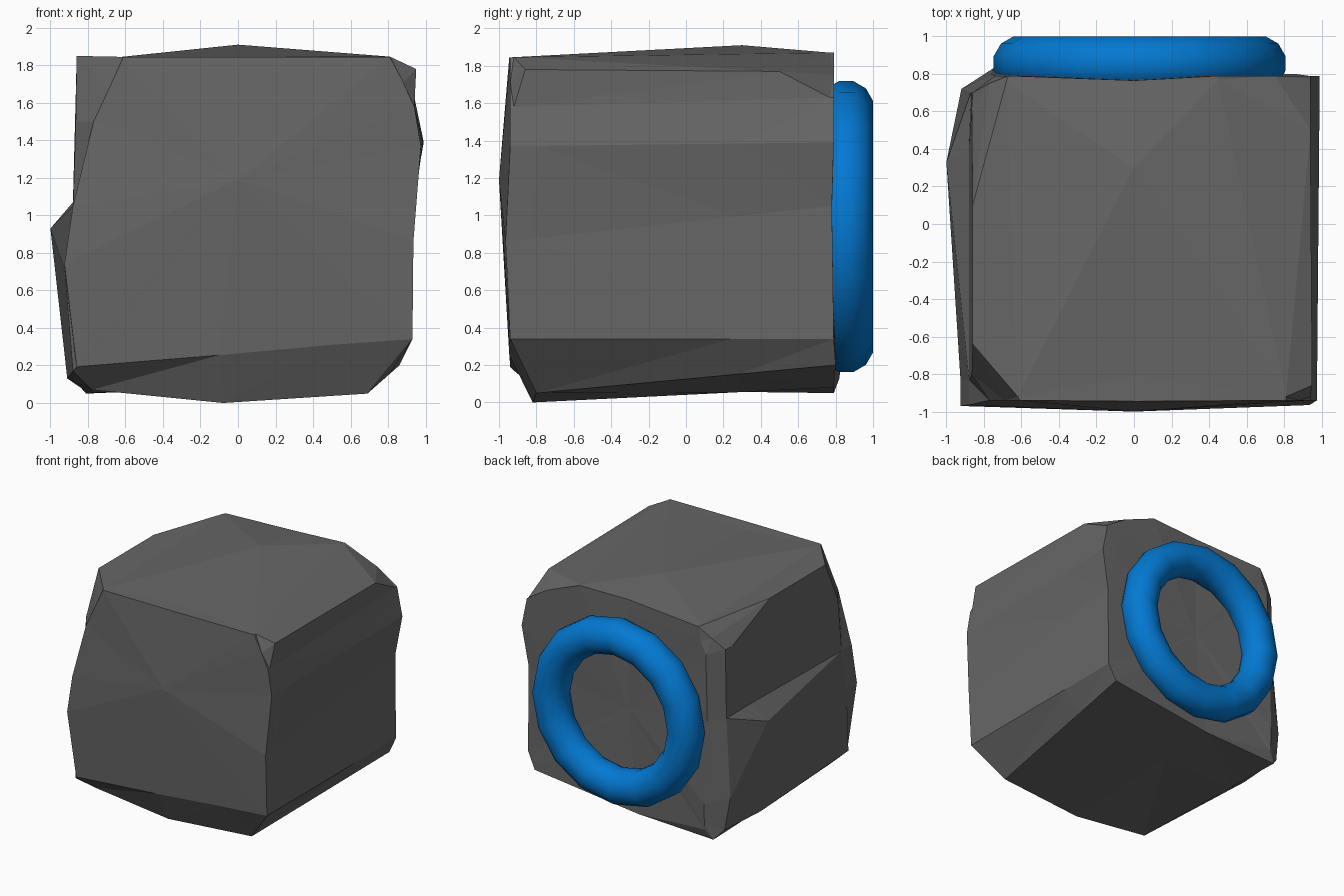
import bpy, bmesh, math
from mathutils import Vector

if "Cube" in bpy.data.objects:
    bpy.data.objects.remove(bpy.data.objects["Cube"])


def material(name, rgb):
    m = bpy.data.materials.new(name)
    m.diffuse_color = (*rgb, 1)
    m.use_nodes = True
    m.node_tree.nodes["Principled BSDF"].inputs["Base Color"].default_value = m.diffuse_color
    return m


def finish(bm, name, mat, smooth):
    bmesh.ops.recalc_face_normals(bm, faces=bm.faces)
    for f in bm.faces:
        f.smooth = smooth
    me = bpy.data.meshes.new(name)
    bm.to_mesh(me)
    bm.free()
    me.materials.append(mat)
    ob = bpy.data.objects.new(name, me)
    bpy.context.collection.objects.link(ob)
    return ob


def skin(bm, rings, closed=False):
    """Bridge successive closed loops of vertices."""
    n = len(rings[0])
    pairs = list(zip(rings, rings[1:])) + ([(rings[-1], rings[0])] if closed else [])
    for a, b in pairs:
        for i in range(n):
            j = (i + 1) % n
            bm.faces.new((a[i], a[j], b[j], b[i]))


# Rough stone block: front outline lofted to back outline, clockwise from top left
front = [(-.69, -.94, 1.67), (-.61, -.94, 1.845), (.02, -.945, 1.845), (.81, -.94, 1.845),
         (.88, -.94, 1.71), (.94, -.94, 1.58), (.975, -.94, 1.37), (.935, -.965, .86),
         (.93, -.94, .34), (.5, -.945, .31), (-.1, -.945, .255), (-.84, -.94, .195),
         (-.86, -.94, .19), (-.925, -.97, .74), (-.88, -.965, 1.05), (-.77, -.94, 1.5)]
back = [(-.77, .75, 1.73), (-.67, .79, 1.82), (0, .765, 1.86), (.45, .79, 1.87),
        (.75, .79, 1.75), (.94, .79, 1.63), (.99, .79, 1.39), (.93, .78, 1.05),
        (.93, .79, .34), (.86, .8, .2), (-.1, .79, .08), (-.81, .79, .05),
        (-.88, .74, .13), (-.92, .72, .4), (-.87, .7, 1.06), (-.86, .7, 1.64)]
# Chipped corners and bumps that break the straight loft
near_pins = {0: (-.86, -.64, 1.85), 1: (-.62, -.92, 1.845), 3: (.81, -.92, 1.846),
             4: (.95, -.86, 1.78), 5: (.94, -.92, 1.58), 8: (.93, -.92, .34),
             9: (.69, -.8, .05), 10: (-.08, -.82, 0), 11: (-.78, -.8, .07),
             12: (-.88, -.92, .17), 15: (-.865, -.8, 1.5)}
far_pins = {0: (-.86, .1, 1.85), 1: (-.68, .76, 1.822), 2: (0, .3, 1.91),
            3: (.45, .77, 1.87), 4: (.94, .5, 1.77), 5: (.94, .77, 1.63),
            12: (-.91, .3, .13), 13: (-1, .33, .93), 14: (-.88, .4, 1.07),
            15: (-.865, .62, 1.64)}
cap_pins = {11: (-.74, .82, .13), 12: (-.75, .825, .17), 13: (-.75, .83, .35),
            14: (-.76, .8, 1.05), 15: (-.74, .79, 1.6), 0: (-.69, .79, 1.7)}


def between(a, b, t, pins):
    return [Vector(pins[i]) if i in pins else Vector(p).lerp(Vector(q), t)
            for i, (p, q) in enumerate(zip(a, b))]


near = between(front, back, .08, near_pins)
far = between(near, back, .68, far_pins)
cap = between(back, [(0, .785, .95)] * len(back), .12, cap_pins)
bm = bmesh.new()
rings = [[bm.verts.new(p) for p in ring] for ring in (front, near, far, back, cap)]
skin(bm, rings)
for ring, centre in ((rings[0], (0, -1, 1.19)), (rings[-1], (0, .775, .95))):
    c = bm.verts.new(centre)
    for i in range(len(ring)):
        bm.faces.new((ring[i], ring[(i + 1) % len(ring)], c))
bmesh.ops.triangulate(bm, faces=[f for f in bm.faces if len(f.verts) > 3],
                      quad_method='SHORT_EDGE')
finish(bm, "stone_block", material("dark grey stone", (.135, .135, .135)), False)

# Blue ring on the back face
bm = bmesh.new()
rings = []
for i in range(16):
    a = math.tau * i / 16
    loop = []
    for k in range(12):
        b = math.tau * (k + .5) / 12
        r = .634 + .149 * math.cos(b)
        loop.append(bm.verts.new((.03 + r * math.cos(a), .856 + .149 * math.sin(b),
                                  .94 + r * math.sin(a))))
    rings.append(loop)
skin(bm, rings, closed=True)
finish(bm, "back_ring", material("bright blue", (.001, .19, .64)), True)
